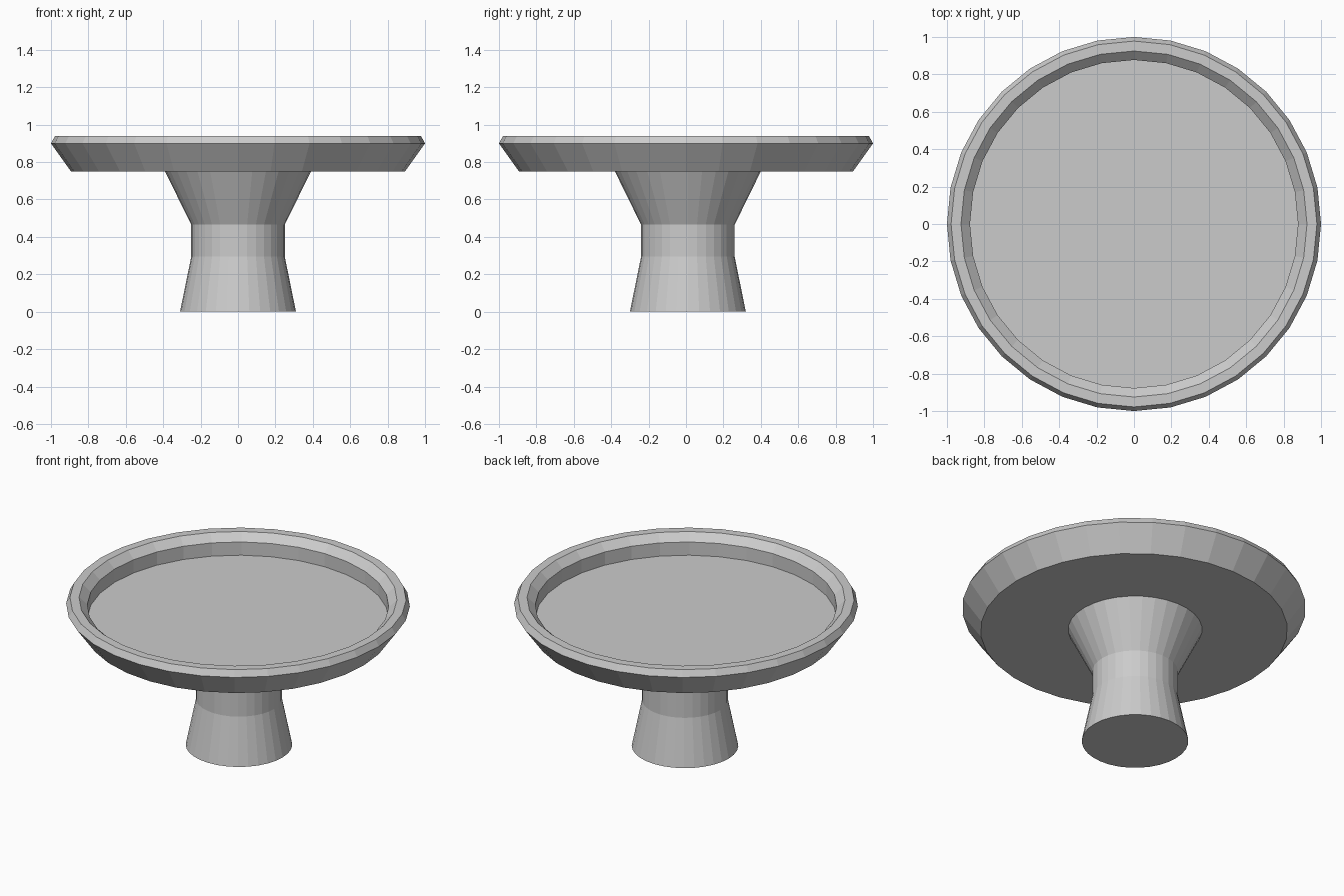
import bpy, bmesh
from math import sin, cos, tau

if "Cube" in bpy.data.objects:
    bpy.data.objects.remove(bpy.data.objects["Cube"])

SIDES = 32


def lathe(name, profile, y=0.0):
    """Flat-shaded closed solid turned around z from (radius, height) points."""
    bm = bmesh.new()
    rings = [[bm.verts.new((r * sin(tau * i / SIDES), y + r * cos(tau * i / SIDES), z))
              for i in range(SIDES)] for r, z in profile]
    for a, b in zip(rings, rings[1:]):
        for i in range(SIDES):
            j = (i + 1) % SIDES
            bm.faces.new((a[i], a[j], b[j], b[i]))
    bm.faces.new(rings[0])
    bm.faces.new(rings[-1])
    bmesh.ops.recalc_face_normals(bm, faces=bm.faces)
    mesh = bpy.data.meshes.new(name)
    bm.to_mesh(mesh)
    bm.free()
    obj = bpy.data.objects.new(name, mesh)
    bpy.context.collection.objects.link(obj)
    return obj


# Waisted pedestal
lathe("pedestal", [(0.31, 0), (0.25, 0.295), (0.25, 0.465), (0.39, 0.75)], y=0.01)

# Dish: flared outside, bevelled lip, recessed floor
lathe("dish", [(0.893, 0.75), (1.0, 0.90), (0.978, 0.94), (0.925, 0.94),
               (0.877, 0.895), (0.877, 0.81)])
